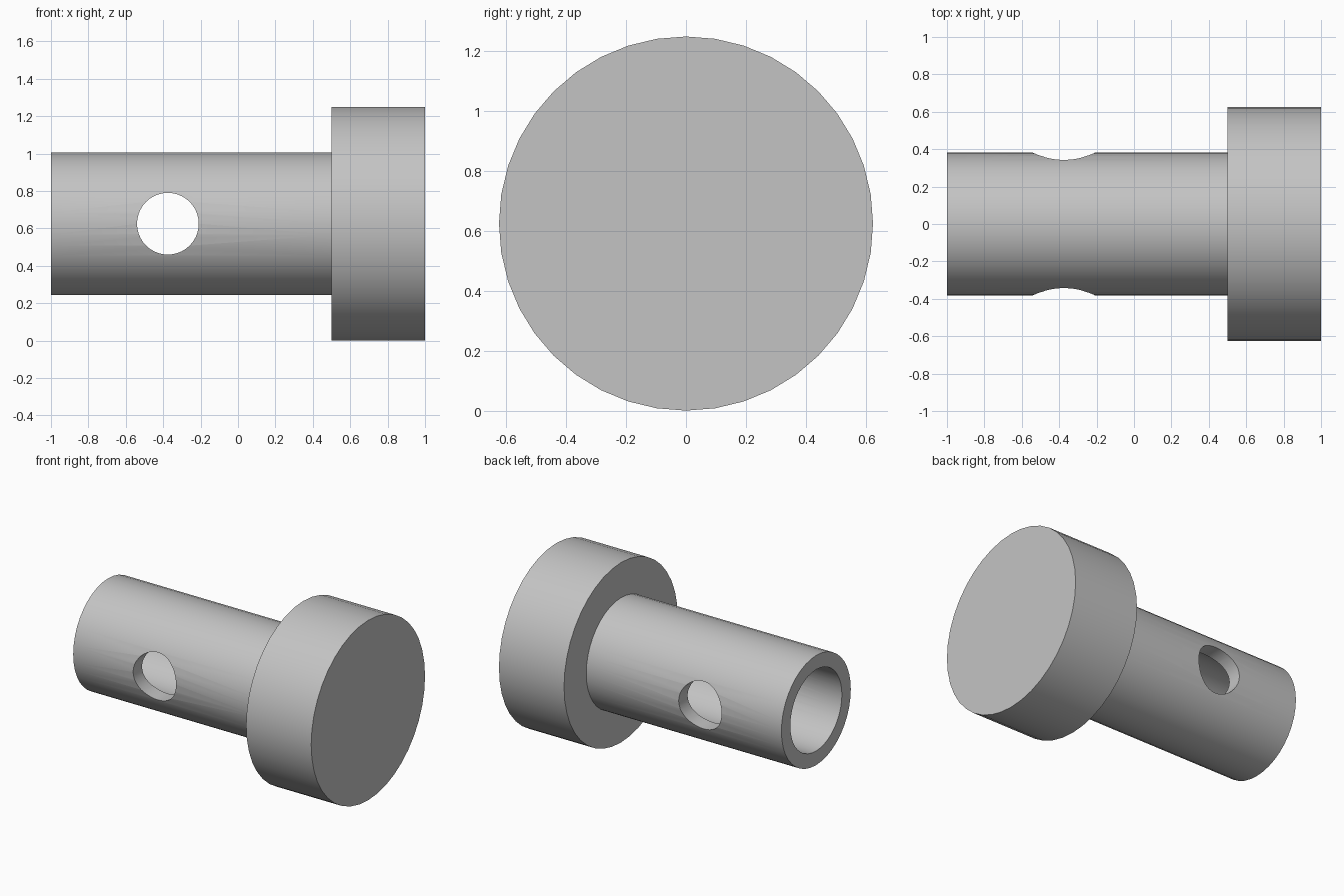
import bpy, bmesh
from math import pi, radians
from mathutils import Matrix, Vector

cube = bpy.data.objects.get("Cube")
if cube:
    bpy.data.objects.remove(cube, do_unlink=True)

SIDES = 40
AXIS_Z = 0.625
HEAD_R, SHANK_R, BORE_R, HOLE_R = 0.625, 0.381, 0.283, 0.165
SHOULDER = 0.5

grey = bpy.data.materials.new("plain grey")
grey.use_nodes = True
colour = (0.55, 0.55, 0.55, 1)
grey.diffuse_color = colour
grey.node_tree.nodes["Principled BSDF"].inputs["Base Color"].default_value = colour


def add_object(name, bm):
    bmesh.ops.recalc_face_normals(bm, faces=bm.faces)
    mesh = bpy.data.meshes.new(name)
    bm.to_mesh(mesh)
    bm.free()
    mesh.materials.append(grey)
    obj = bpy.data.objects.new(name, mesh)
    bpy.context.collection.objects.link(obj)
    return obj


def lathe(name, profile):
    """Spin (x, radius) points about the long axis into a closed solid."""
    bm = bmesh.new()
    verts = [bm.verts.new((x, 0, AXIS_Z + r)) for x, r in profile]
    edges = [bm.edges.new(pair) for pair in zip(verts, verts[1:])]
    bmesh.ops.spin(bm, geom=verts + edges, cent=(0, 0, AXIS_Z), axis=(1, 0, 0),
                   angle=2 * pi, steps=SIDES, use_duplicate=False)
    bmesh.ops.remove_doubles(bm, verts=bm.verts, dist=1e-4)
    return add_object(name, bm)


# Solid head with a hollow shank, open at the far end
pin = lathe("headed_hollow_pin", [
    (1, 0), (1, HEAD_R), (SHOULDER, HEAD_R), (SHOULDER, SHANK_R),
    (-1, SHANK_R), (-1, BORE_R), (SHOULDER, BORE_R), (SHOULDER, 0)])

# Cross hole through both walls of the shank
bm = bmesh.new()
place = Matrix.Translation(Vector((-0.375, 0, AXIS_Z))) @ Matrix.Rotation(pi / 2, 4, "X")
bmesh.ops.create_cone(bm, cap_ends=True, segments=SIDES, radius1=HOLE_R,
                      radius2=HOLE_R, depth=1.2, matrix=place)
cutter = add_object("cross_hole_cutter", bm)
cutter.hide_render = True

cut = pin.modifiers.new("cross_hole", "BOOLEAN")
cut.operation = "DIFFERENCE"
cut.solver = "EXACT"
cut.object = cutter

bpy.ops.object.select_all(action="DESELECT")
pin.select_set(True)
bpy.context.view_layer.objects.active = pin
bpy.ops.object.modifier_apply(modifier=cut.name)
bpy.data.objects.remove(cutter, do_unlink=True)

# Round walls smooth, rims crisp
bpy.ops.object.shade_smooth_by_angle(angle=radians(30))
